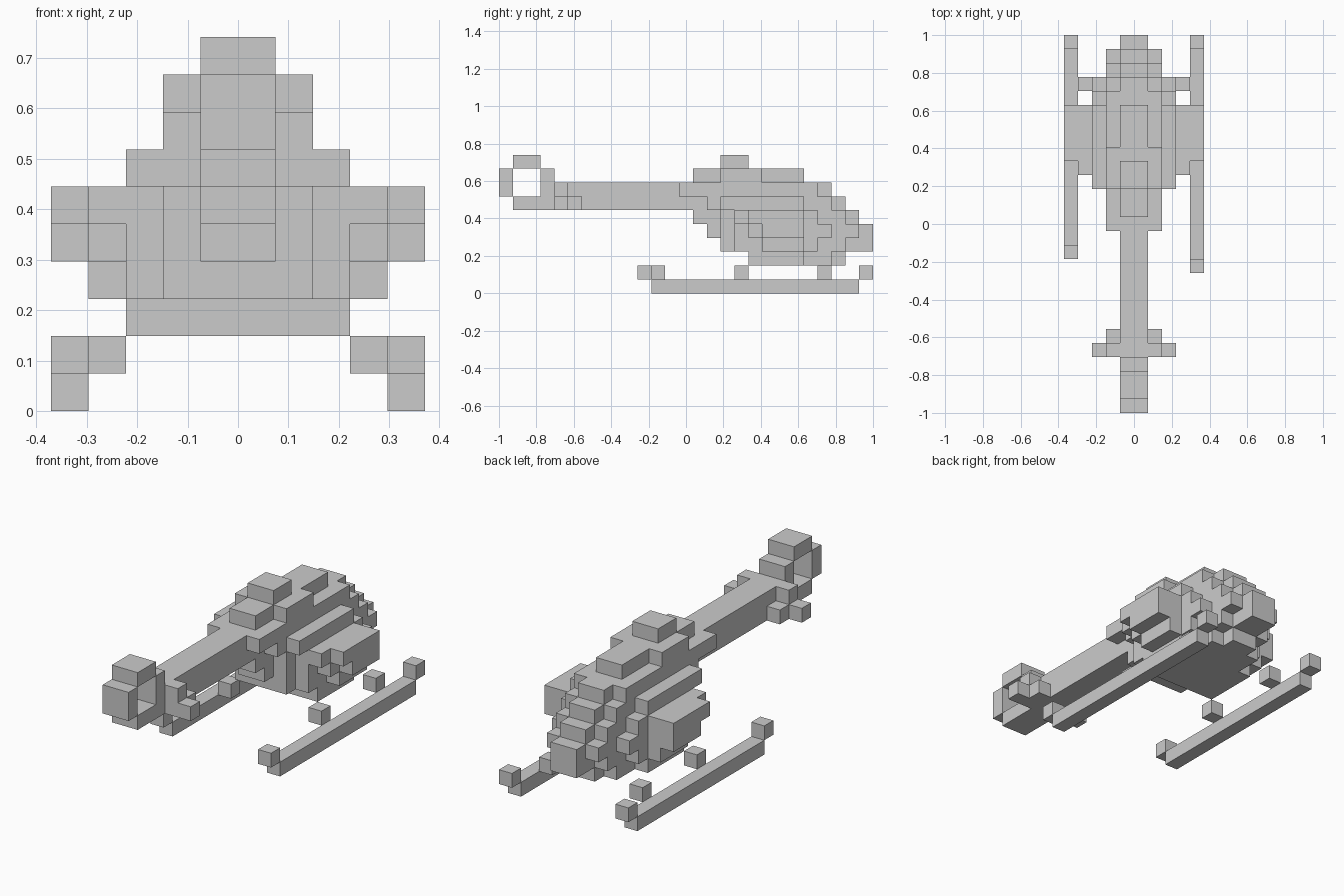
import bpy, bmesh
from mathutils import Vector

if "Cube" in bpy.data.objects:
    bpy.data.objects.remove(bpy.data.objects["Cube"])

U = 2 / 27  # size of one block


def block(x0, x1, y0, y1, z0, z1):
    return {(x, y, z) for x in range(x0, x1) for y in range(y0, y1) for z in range(z0, z1)}


def mid(w, y0, y1, z0, z1):
    """Block centred on x = 0 with half width w."""
    return block(-w, w, y0, y1, z0, z1)


def pair(x0, x1, y0, y1, z0, z1):
    """Block on both sides."""
    return block(x0, x1, y0, y1, z0, z1) | block(-x1, -x0, y0, y1, z0, z1)


parts = {}

# Cabin: per layer, the (start, end) along y for half widths 1, 2 and 3
layers = {
    2: [(18, 25), (18, 24), (18, 22)],
    3: [(16, 27), (16, 25), (17, 23)],
    4: [(15, 27), (16, 26), (17, 24)],
    5: [(14, 26), (16, 25), (17, 23)],
    6: [(15, 25), (15, 24), (16, 22)],
    7: [(13, 24), (13, 23)],
}
cabin = set()
for z, spans in layers.items():
    for w, (y0, y1) in enumerate(spans, 1):
        cabin |= mid(w, y0, y1, z, z + 1)
parts["cabin"] = cabin

# Engine cover and rotor hub on the roof
parts["engine_cover"] = mid(1, 14, 22, 8, 9) | mid(2, 16, 19, 8, 9)
parts["rotor_hub"] = mid(1, 16, 18, 9, 10)

# Side pods, stepped at the rear
parts["side_pods"] = (pair(3, 4, 17, 22, 5, 6) | pair(3, 4, 18, 22, 4, 5)
                      | pair(3, 4, 19, 22, 3, 4) | pair(4, 5, 18, 22, 5, 6)
                      | pair(4, 5, 19, 22, 4, 5))

# Tail boom, ring and stabilisers
parts["tail_boom"] = mid(1, 3, 15, 6, 8) - cabin
parts["tail_ring"] = (mid(1, 1, 3, 6, 7) | mid(1, 0, 1, 7, 9)
                      | mid(1, 1, 3, 9, 10) | mid(1, 3, 4, 8, 9))
parts["stabilisers"] = (pair(1, 3, 4, 5, 6, 7) | pair(1, 2, 4, 5, 7, 8)
                        | pair(1, 2, 5, 6, 6, 7))

# Skids with raised tips (the right one is a block longer) and struts
for name, x, y in (("right_skid", 4, 11), ("left_skid", -5, 12)):
    parts[name] = (block(x, x + 1, y, 26, 0, 1) | block(x, x + 1, y - 1, y, 1, 2)
                   | block(x, x + 1, 26, 27, 1, 2))
parts["skid_struts"] = pair(3, 4, 17, 18, 1, 2) | pair(3, 4, 23, 24, 1, 2)

filled = set().union(*parts.values())


def build(name, cells):
    """Mesh the exposed block faces and merge the flat areas."""
    bm = bmesh.new()
    verts = {}
    for c in sorted(cells):
        for axis in range(3):
            for s in (0, 1):
                n = list(c)
                n[axis] += 2 * s - 1
                if tuple(n) in filled:
                    continue
                a, b = (axis + 1) % 3, (axis + 2) % 3
                face = []
                for da, db in ((0, 0), (1, 0), (1, 1), (0, 1)):
                    p = list(c)
                    p[axis] += s
                    p[a] += da
                    p[b] += db
                    p = tuple(p)
                    if p not in verts:
                        verts[p] = bm.verts.new(Vector((p[0], p[1] - 13.5, p[2])) * U)
                    face.append(verts[p])
                bm.faces.new(face if s else face[::-1])
    bmesh.ops.dissolve_limit(bm, angle_limit=0.01, verts=bm.verts[:], edges=bm.edges[:])
    mesh = bpy.data.meshes.new(name)
    bm.to_mesh(mesh)
    bm.free()
    bpy.context.collection.objects.link(bpy.data.objects.new(name, mesh))


for name, cells in parts.items():
    build(name, cells)
